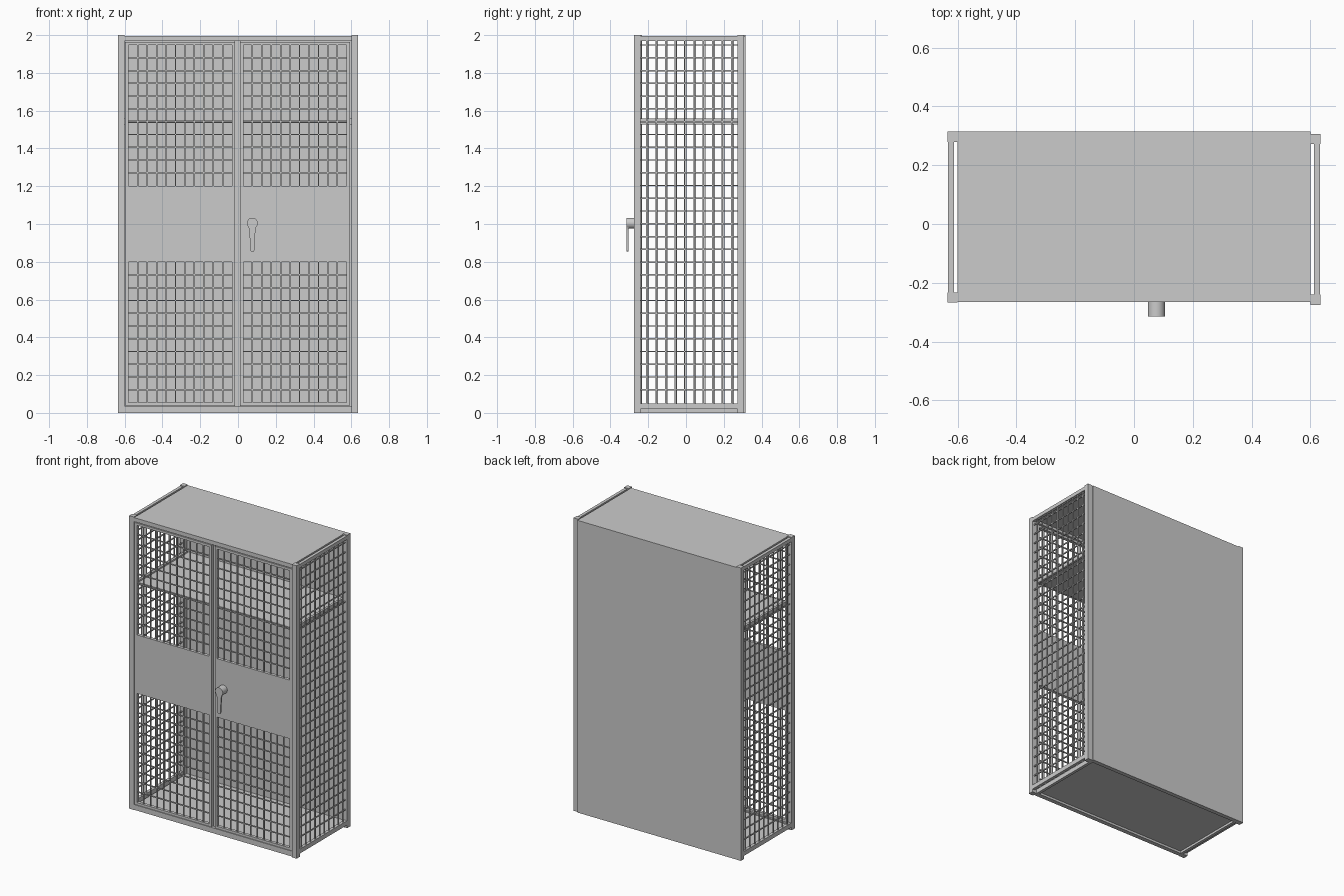
import bpy, bmesh, math
from mathutils import Vector

if "Cube" in bpy.data.objects:
    bpy.data.objects.remove(bpy.data.objects["Cube"])


def make_object(name, bm):
    bmesh.ops.recalc_face_normals(bm, faces=bm.faces)
    mesh = bpy.data.meshes.new(name)
    bm.to_mesh(mesh)
    bm.free()
    ob = bpy.data.objects.new(name, mesh)
    bpy.context.collection.objects.link(ob)
    return ob


def boxes(name, items):
    """One object from boxes given as (x0, x1, y0, y1, z0, z1)."""
    bm = bmesh.new()
    for x0, x1, y0, y1, z0, z1 in items:
        lo, hi = Vector((x0, y0, z0)), Vector((x1, y1, z1))
        for v in bmesh.ops.create_cube(bm, size=1)["verts"]:
            v.co = (lo + hi) / 2 + v.co * (hi - lo)
    return make_object(name, bm)


WIRE = 0.0035            # half thickness of mesh wires
ROW, ROW0 = 0.0676, 0.0545
FRONT, BACK = -0.265, 0.314


def rows(z0, z1):
    zs = [ROW0 + ROW * k for k in range(1, 30)]
    return [z for z in zs if z0 + 0.02 < z < z1 - 0.02]


# side frames with wire mesh; the left one sits slightly further back
for side, s, dy in (("right", 1, 0.0), ("left", -1, 0.0075)):
    def bx(a, b):
        return (min(s * a, s * b), max(s * a, s * b))
    ya, yb = -0.275 + dy, 0.3065 + dy
    for part, y in (("front", ya), ("back", yb - 0.035)):
        boxes(f"{side}_{part}_post", [(*bx(0.6, 0.635), y, y + 0.035, 0, 2)])
    boxes(f"{side}_rails", [(*bx(0.612, 0.633), ya + 0.034, yb - 0.034, z0, z1)
                            for z0, z1 in ((0.02, 0.05), (1.97, 1.995))])
    wires = [(*bx(0.619, 0.626), y - WIRE, y + WIRE, 0.045, 1.975)
             for y in [-0.208 + dy + 0.05 * k for k in range(10)]]
    wires += [(*bx(0.615, 0.622), ya + 0.03, yb - 0.03, z - WIRE, z + WIRE)
              for z in rows(0.05, 1.97)]
    boxes(f"{side}_wire_mesh", wires)
    # shelf support inside the mesh
    boxes(f"{side}_shelf_support", [(*bx(0.585, 0.6), -0.24, 0.29, 1.527, 1.558)])

# closed panels and shelf
boxes("back_panel", [(-0.6, 0.6, 0.304, BACK, 0, 1.99)])
boxes("top_panel", [(-0.6, 0.6, FRONT, BACK, 1.985, 1.995)])
boxes("floor_panel", [(-0.6, 0.6, -0.25, 0.305, 0.015, 0.03)])
boxes("shelf", [(-0.6, 0.6, -0.24, 0.304, 1.535, 1.547)])

# base rim and front rails
boxes("base_rim", [(-0.6, -0.58, -0.24, 0.3, 0, 0.02), (0.58, 0.6, -0.24, 0.3, 0, 0.02),
                   (-0.6, 0.6, 0.285, 0.305, 0, 0.02)])
boxes("front_rails", [(-0.6, 0.6, FRONT, -0.235, 0, 0.036),
                      (-0.6, 0.6, FRONT, -0.235, 1.968, 1.99)])
boxes("door_stop", [(-0.02, 0.015, -0.244, -0.235, 0.03, 1.97)])

# doors: frame, solid middle panel, two mesh fields
for side, x0, x1 in (("left", -0.597, -0.015), ("right", 0.01, 0.592)):
    yb, w = -0.243, 0.018
    boxes(f"{side}_door_frame", [
        (x0, x0 + w, FRONT, yb, 0.039, 1.963), (x1 - w, x1, FRONT, yb, 0.039, 1.963),
        (x0 + w, x1 - w, FRONT, yb, 0.039, 0.055), (x0 + w, x1 - w, FRONT, yb, 1.947, 1.963)])
    boxes(f"{side}_door_panel", [(x0 + w, x1 - w, FRONT, yb, 0.8, 1.2)])
    wires = []
    for z0, z1 in ((0.055, 0.8), (1.2, 1.947)):
        wires += [(x - WIRE, x + WIRE, -0.260, -0.253, z0, z1)
                  for x in [x0 + 0.066 + 0.05 * k for k in range(10)]]
        wires += [(x0 + w, x1 - w, -0.255, -0.248, z - WIRE, z + WIRE)
                  for z in rows(z0, z1)]
    boxes(f"{side}_door_wire_mesh", wires)


# lock handle: round hub and tapered lever
def extrude_profile(name, pts, y0, y1):
    bm = bmesh.new()
    face = bm.faces.new([bm.verts.new((x, y0, z)) for x, z in pts])
    new = bmesh.ops.extrude_face_region(bm, geom=[face])["geom"]
    bmesh.ops.translate(bm, vec=(0, y1 - y0, 0),
                        verts=[v for v in new if isinstance(v, bmesh.types.BMVert)])
    ob = make_object(name, bm)
    bpy.context.view_layer.objects.active = ob
    ob.select_set(True)
    bpy.ops.object.shade_smooth_by_angle(angle=math.radians(30))
    ob.select_set(False)


def arc(a0, a1, n):
    return [(0.076 + 0.029 * math.cos(math.radians(a0 + (a1 - a0) * i / n)),
             1.004 + 0.029 * math.sin(math.radians(a0 + (a1 - a0) * i / n))) for i in range(n + 1)]


extrude_profile("handle_hub", arc(0, 348.75, 31), FRONT, -0.304)
lever = arc(-45, 225, 24) + [(0.06, 0.965), (0.066, 0.858), (0.069, 0.855),
                             (0.083, 0.855), (0.086, 0.858), (0.092, 0.965)]
extrude_profile("handle_lever", lever, -0.304, -0.314)
